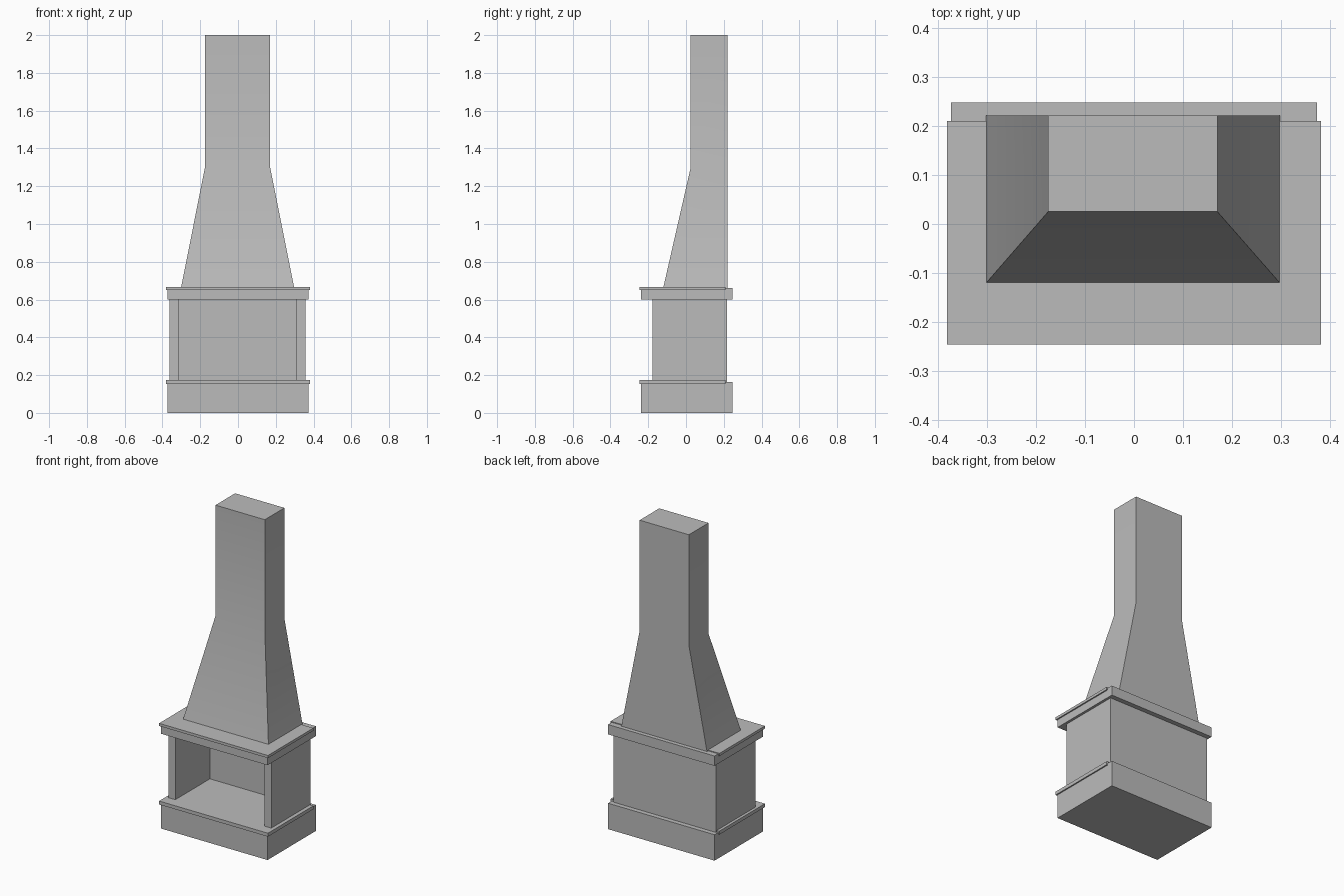
import bpy
import bmesh

cube = bpy.data.objects.get("Cube")
if cube:
    bpy.data.objects.remove(cube, do_unlink=True)

# One plain stone colour
stone = bpy.data.materials.new("stone grey")
stone.use_nodes = True
grey = (0.5, 0.5, 0.5, 1.0)
stone.diffuse_color = grey
stone.node_tree.nodes["Principled BSDF"].inputs["Base Color"].default_value = grey


def rect(x0, x1, y0, y1):
    """Counter-clockwise rectangle seen from above."""
    return [(x0, y0), (x1, y0), (x1, y1), (x0, y1)]


def loft(name, sections):
    """Closed solid through (height, outline) sections, from bottom to top."""
    bm = bmesh.new()
    rings = [[bm.verts.new((x, y, z)) for x, y in outline] for z, outline in sections]
    for low, high in zip(rings, rings[1:]):
        n = len(low)
        for i in range(n):
            j = (i + 1) % n
            bm.faces.new((low[i], low[j], high[j], high[i]))
    bm.faces.new(rings[0][::-1])
    bm.faces.new(rings[-1])
    mesh = bpy.data.meshes.new(name)
    bm.to_mesh(mesh)
    bm.free()
    mesh.materials.append(stone)
    obj = bpy.data.objects.new(name, mesh)
    bpy.context.collection.objects.link(obj)
    return obj


def block(name, outline, z0, z1):
    return loft(name, [(z0, outline), (z1, outline)])


body = rect(-0.373, 0.373, -0.237, 0.247)
ledge = rect(-0.381, 0.381, -0.245, 0.21)

# Plinth and hearth slab
block("plinth", body, 0, 0.164)
block("hearth_slab", ledge, 0.153, 0.175)

# Firebox: two side walls and a back wall, open to the front
left, right, front, back = 0.357, -0.363, -0.177, 0.217
wall = 0.048
firebox = [
    (right, front), (right + wall, front), (right + wall, back - wall),
    (left - wall, back - wall), (left - wall, front), (left, front),
    (left, back), (right, back),
]
block("firebox", firebox, 0.16, 0.605)

# Lintel and mantel shelf
block("lintel", body, 0.6, 0.662)
block("mantel_shelf", ledge, 0.65, 0.667)

# Tapered hood running into a straight flue, flush at the back
flue = rect(-0.175, 0.17, 0.025, 0.221)
hood = loft("chimney_hood", [
    (0.66, rect(-0.302, 0.298, -0.121, 0.221)),
    (1.3, flue),
    (2, flue),
])
bpy.ops.object.select_all(action="DESELECT")
hood.select_set(True)
bpy.context.view_layer.objects.active = hood
bpy.ops.object.shade_smooth_by_angle()
